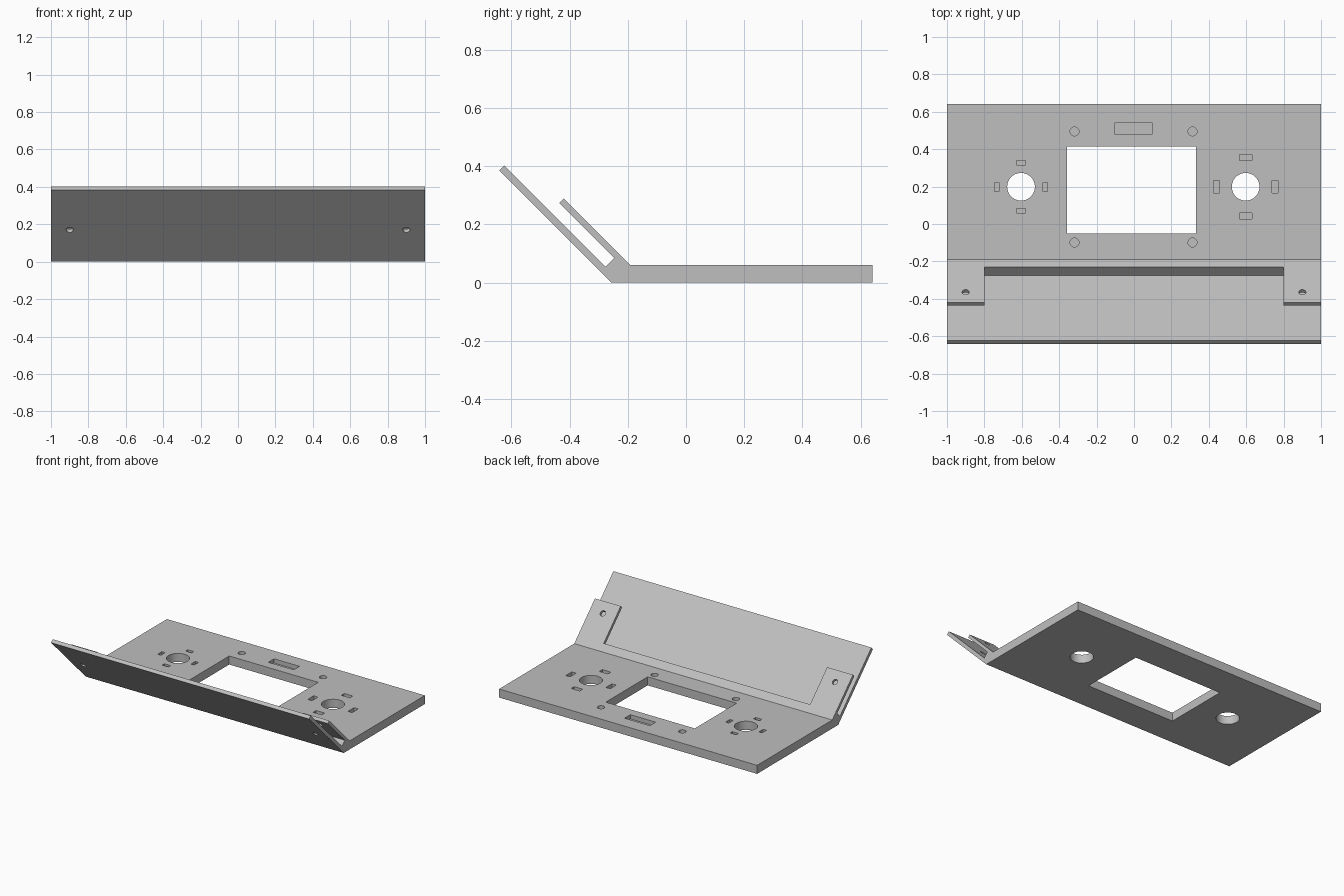
import bpy
import bmesh
import math
from mathutils import Matrix, Vector

cube = bpy.data.objects.get("Cube")
if cube:
    bpy.data.objects.remove(cube, do_unlink=True)

grey = bpy.data.materials.new("light grey plastic")
grey.use_nodes = True
colour = (0.52, 0.52, 0.52, 1)
grey.diffuse_color = colour
grey.node_tree.nodes["Principled BSDF"].inputs["Base Color"].default_value = colour

TOP = 0.06      # plate thickness
POCKET = 0.03   # depth of blind pockets


def tilt(across, along):
    """Point (y, z) on the 45 degree flap, measured across and along it."""
    return ((across - along) / 2, (across + along) / 2)


def prism(bm, profile, half_width):
    """Extrude a (y, z) profile along x."""
    face = bm.faces.new([bm.verts.new((-half_width, y, z)) for y, z in profile])
    out = bmesh.ops.extrude_face_region(bm, geom=[face])
    moved = [g for g in out["geom"] if isinstance(g, bmesh.types.BMVert)]
    bmesh.ops.translate(bm, verts=moved, vec=(2 * half_width, 0, 0))


def box(bm, x, y, w, d, bottom):
    height = 0.1 - bottom
    m = Matrix.Translation((x, y, bottom + height / 2)) @ Matrix.Diagonal((w, d, height, 1))
    bmesh.ops.create_cube(bm, size=1, matrix=m)


def rod(bm, centre, radius, length, segments, angle=0):
    m = Matrix.Translation(centre) @ Matrix.Rotation(angle, 4, "X")
    bmesh.ops.create_cone(bm, cap_ends=True, segments=segments, radius1=radius,
                          radius2=radius, depth=length, matrix=m)


def make(name, bm):
    bmesh.ops.recalc_face_normals(bm, faces=bm.faces[:])
    mesh = bpy.data.meshes.new(name)
    bm.to_mesh(mesh)
    bm.free()
    mesh.materials.append(grey)
    obj = bpy.data.objects.new(name, mesh)
    bpy.context.collection.objects.link(obj)
    return obj


# Plate with folded double flap
OUTER, INNER, SLOT_TOP, TAB = -0.257, -0.222, -0.161, -0.131
SLOT_END, TAB_END, FLAP_END = 0.331, 0.709, 1.026
bm = bmesh.new()
prism(bm, [(0.641, 0), (0.641, TOP), (TAB - TOP, TOP),
           tilt(TAB, TAB_END), tilt(SLOT_TOP, TAB_END),
           tilt(SLOT_TOP, SLOT_END), tilt(INNER, SLOT_END),
           tilt(INNER, FLAP_END), tilt(OUTER, FLAP_END), (OUTER, 0)], 1)
panel = make("control_panel", bm)

# Cutters
bm = bmesh.new()
# Gap between the two clamp tabs
prism(bm, [tilt(-0.19, SLOT_END), tilt(-0.05, SLOT_END),
           tilt(-0.05, 0.8), tilt(-0.19, 0.8)], 0.8)
# Screen opening and shallow connector pocket
box(bm, -0.013, 0.182, 0.69, 0.464, -0.1)
box(bm, -0.002, 0.511, 0.197, 0.064, TOP - POCKET)
# Screen mounting pockets
for x in (-0.318, 0.313):
    for y in (-0.099, 0.495):
        rod(bm, (x, y, TOP - POCKET + 0.05), 0.024, 0.1, 24)
# Stick holes, each with four pockets around it
for x, reach, long, short in ((-0.604, 0.129, 0.048, 0.025),
                              (0.597, 0.156, 0.067, 0.033)):
    rod(bm, (x, 0.199, 0), 0.074, 0.3, 48)
    for side in (-1, 1):
        box(bm, x + side * reach, 0.199, short, long, TOP - POCKET)
        box(bm, x, 0.199 + side * reach, long, short, TOP - POCKET)
# Screw holes through tabs and flap
for x in (-0.9, 0.9):
    rod(bm, Vector((x, *tilt(-0.194, 0.597))), 0.019, 0.2, 24, -math.pi / 4)
cutter = make("hole_cutter", bm)
cutter.hide_render = True

mod = panel.modifiers.new("holes", "BOOLEAN")
mod.operation = "DIFFERENCE"
mod.solver = "EXACT"
mod.object = cutter
bpy.ops.object.select_all(action="DESELECT")
panel.select_set(True)
bpy.context.view_layer.objects.active = panel
bpy.ops.object.modifier_apply(modifier=mod.name)
bpy.data.objects.remove(cutter, do_unlink=True)
bpy.ops.object.shade_smooth_by_angle(angle=math.radians(30))
